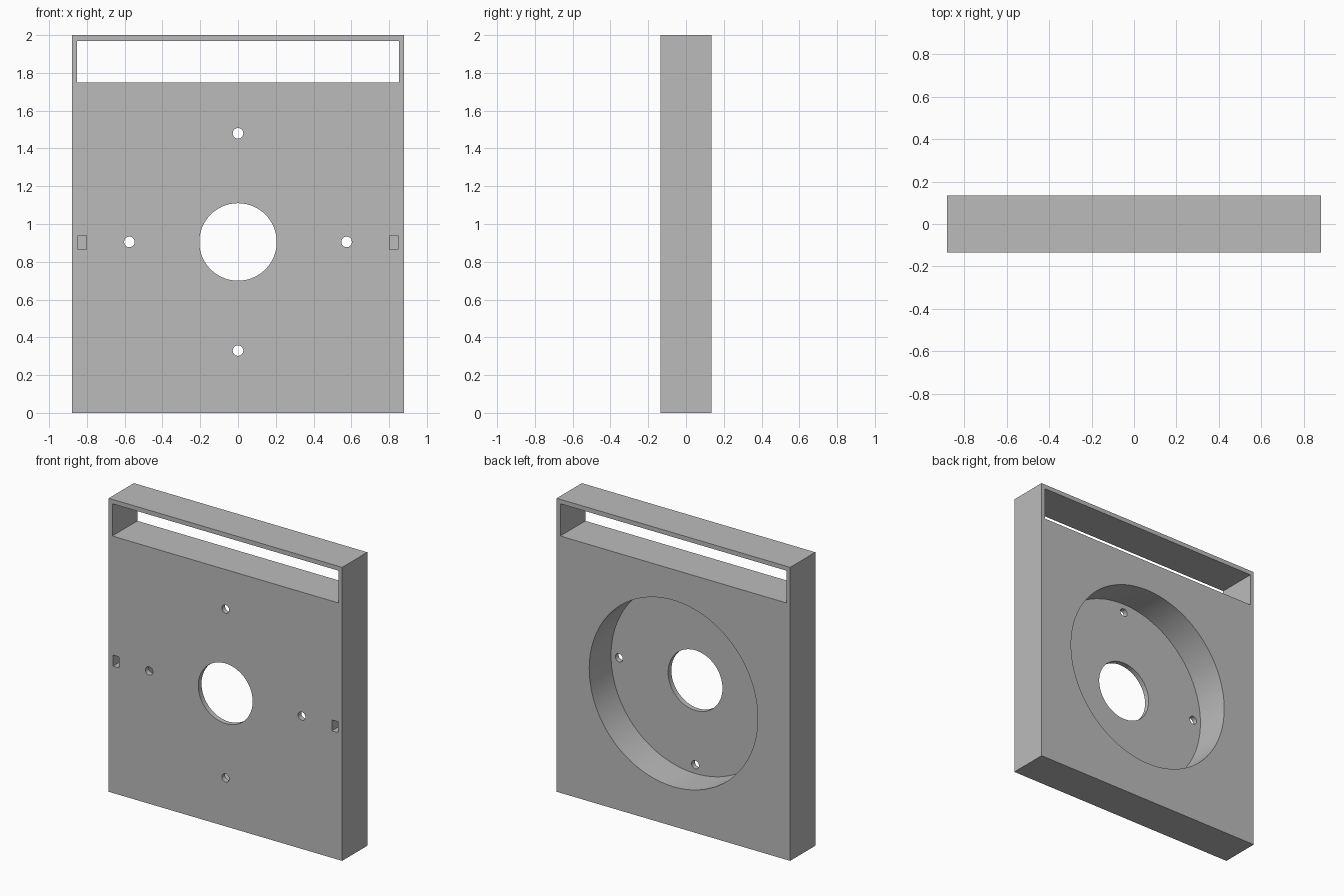
import bpy
import math
from mathutils import Matrix

cube = bpy.data.objects.get("Cube")
if cube:
    bpy.data.objects.remove(cube, do_unlink=True)

W, D, H = 1.76, 0.27, 2.0      # plate width, depth, height
CZ = 0.905                     # height of the dial centre
FRONT = -D / 2
FLOOR = 0.035                  # thickness left behind the round recess

grey = bpy.data.materials.new("grey")
grey.use_nodes = True
grey.diffuse_color = (0.5, 0.5, 0.5, 1)
grey.node_tree.nodes["Principled BSDF"].inputs["Base Color"].default_value = (0.5, 0.5, 0.5, 1)


def box(name, x, y, z):
    """Box from (min, max) pairs."""
    bpy.ops.mesh.primitive_cube_add(size=1)
    ob = bpy.context.object
    ob.name = name
    spans = (x, y, z)
    centre = [(a + b) / 2 for a, b in spans]
    size = [b - a for a, b in spans]
    ob.data.transform(Matrix.Translation(centre) @ Matrix.Diagonal((*size, 1)))
    ob.data.materials.append(grey)
    return ob


def drill(name, x, z, radius, y, sides):
    """Cylinder along y between a (min, max) pair."""
    bpy.ops.mesh.primitive_cylinder_add(vertices=sides, radius=radius, depth=y[1] - y[0])
    ob = bpy.context.object
    ob.name = name
    ob.data.transform(Matrix.Translation((x, sum(y) / 2, z)) @ Matrix.Rotation(math.pi / 2, 4, 'X'))
    ob.data.materials.append(grey)
    return ob


plate = box("housing_plate", (-W / 2, W / 2), (-D / 2, D / 2), (0, H))
through = (-0.3, 0.3)

# Slot, round recess in the back and centre opening
cutters = [
    box("slot_cutter", (-0.853, 0.853), through, (1.75, 1.97)),
    drill("recess_cutter", 0, CZ, 0.635, (FRONT + FLOOR, 0.3), 128),
    drill("centre_hole_cutter", 0, CZ, 0.205, through, 96),
]

# Four screw holes around the centre
for i in range(4):
    a = i * math.pi / 2
    cutters.append(drill("screw_hole_cutter", 0.575 * math.cos(a), CZ + 0.575 * math.sin(a),
                         0.028, through, 32))

# Small blind pockets at the front edges
for s in (-1, 1):
    x = sorted((s * 0.802, s * 0.847))
    cutters.append(box("pocket_cutter", x, (-0.3, FRONT + 0.1), (0.865, 0.94)))

for c in cutters:
    mod = plate.modifiers.new(c.name, 'BOOLEAN')
    mod.operation = 'DIFFERENCE'
    mod.solver = 'EXACT'
    mod.object = c

# Bake the cuts, then remove the cutters
bpy.context.view_layer.update()
result = bpy.data.meshes.new_from_object(plate.evaluated_get(bpy.context.evaluated_depsgraph_get()))
plate.modifiers.clear()
plate.data = result
for c in cutters:
    bpy.data.objects.remove(c, do_unlink=True)

bpy.ops.object.select_all(action='DESELECT')
plate.select_set(True)
bpy.context.view_layer.objects.active = plate
bpy.ops.object.shade_smooth_by_angle(angle=math.radians(30))
